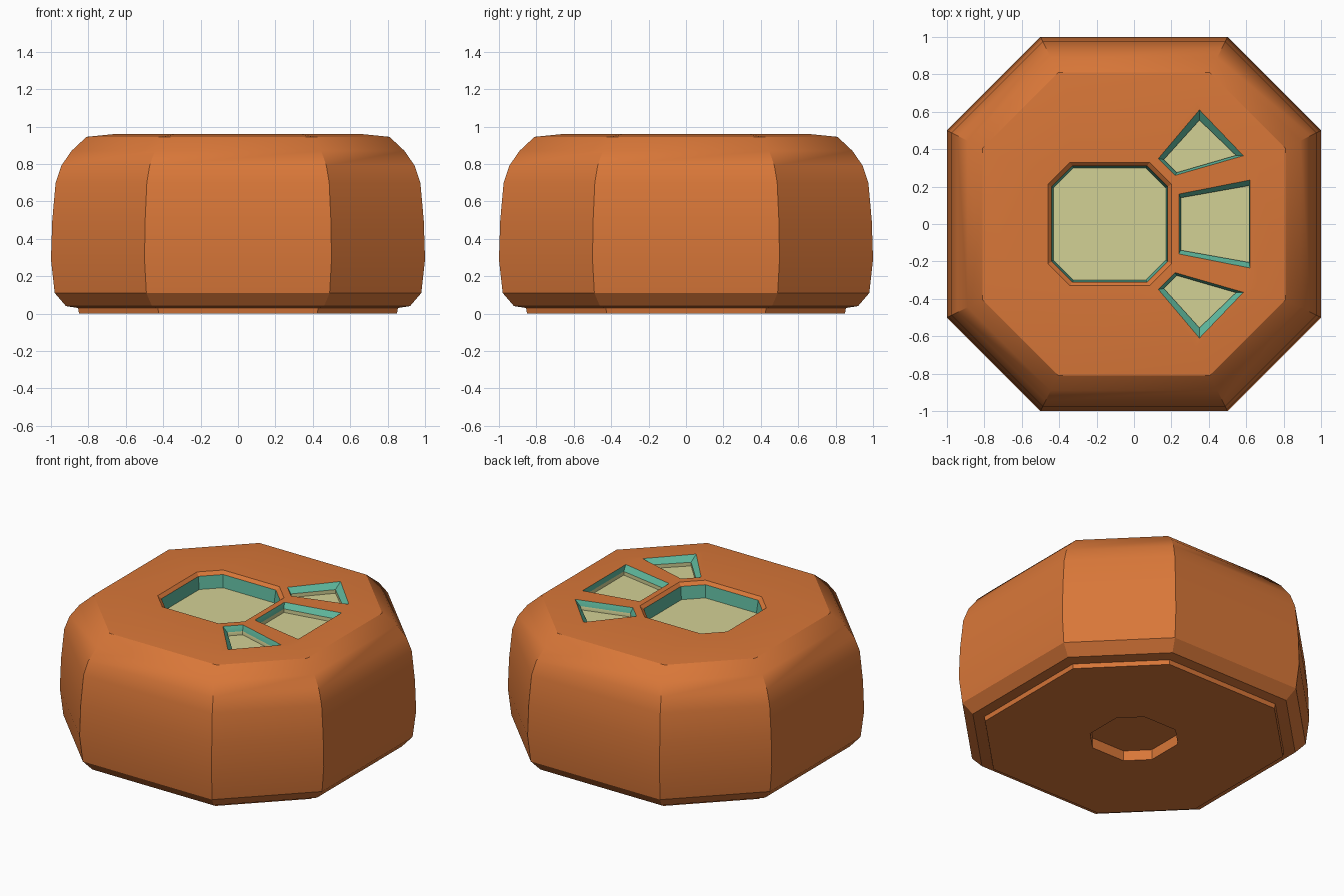
import bpy, bmesh, math

if "Cube" in bpy.data.objects:
    bpy.data.objects.remove(bpy.data.objects["Cube"])


def material(name, rgb):
    m = bpy.data.materials.new(name)
    m.diffuse_color = (*rgb, 1)
    m.use_nodes = True
    m.node_tree.nodes["Principled BSDF"].inputs["Base Color"].default_value = m.diffuse_color
    return m


ORANGE = material("orange_shell", (0.69, 0.184, 0.04))
TEAL = material("teal_wall", (0.115, 0.485, 0.342))
CREAM = material("cream_floor", (0.65, 0.64, 0.30))


def octagon(r, z, cx=0.0, corner=0.5):
    """Counter-clockwise octagon of half width r, with cut corners."""
    c = r * corner
    return [(cx + x, y, z) for x, y in ((c, -r), (r, -c), (r, c), (c, r),
                                        (-c, r), (-r, c), (-r, -c), (-c, -r))]


def flat(points, z):
    return [(x, y, z) for x, y in points]


def loft(bm, loops, mats):
    """Join successive loops with quads; return the vertex loops."""
    rings = [[bm.verts.new(p) for p in loop] for loop in loops]
    n = len(rings[0])
    for a, b, m in zip(rings, rings[1:], mats):
        for i in range(n):
            j = (i + 1) % n
            bm.faces.new((a[i], a[j], b[j], b[i])).material_index = m
    return rings


def loop_edges(bm, ring):
    out = []
    for i, v in enumerate(ring):
        w = ring[(i + 1) % len(ring)]
        out.append(bm.edges.get((v, w)) or bm.edges.new((v, w)))
    return out


def finish(name, bm, mats):
    me = bpy.data.meshes.new(name)
    bm.normal_update()
    bm.to_mesh(me)
    bm.free()
    for m in mats:
        me.materials.append(m)
    ob = bpy.data.objects.new(name, me)
    bpy.context.collection.objects.link(ob)
    bpy.ops.object.select_all(action='DESELECT')
    ob.select_set(True)
    bpy.context.view_layer.objects.active = ob
    bpy.ops.object.shade_smooth_by_angle(angle=math.radians(30))
    return ob


TOP = 0.96
WELL_X, WELL_C = -0.13, 0.645

# Outlines of the small windows: (rim, floor), counter-clockwise
middle = ([(0.24, -0.16), (0.62, -0.235), (0.62, 0.235), (0.24, 0.16)],
          [(0.25, -0.14), (0.615, -0.205), (0.615, 0.205), (0.25, 0.14)])
upper = ([(0.22, 0.26), (0.585, 0.365), (0.35, 0.61), (0.13, 0.35)],
         [(0.228, 0.275), (0.545, 0.367), (0.35, 0.555), (0.16, 0.345)])
lower = tuple([(x, -y) for x, y in reversed(o)] for o in upper)
windows = {"middle_window": middle, "back_window": upper, "front_window": lower}

# Body: underside socket, foot plate and rounded shell as one profile
profile = [(0.25, 0.07), (0.25, 0.0), (0.85, 0.0), (0.855, 0.03), (0.92, 0.04),
           (0.98, 0.11), (1.0, 0.29), (0.993, 0.5), (0.975, 0.70), (0.945, 0.79),
           (0.89, 0.87), (0.81, 0.945), (0.66, TOP)]
bm = bmesh.new()
rings = loft(bm, [octagon(r, z) for r, z in profile], [0] * len(profile))
bm.faces.new(list(reversed(rings[0])))
edges = loop_edges(bm, rings[-1])

# Bevelled rim of the large well, then the window openings
rim = loft(bm, [octagon(0.33, TOP, WELL_X, WELL_C),
                octagon(0.31, 0.94, WELL_X, WELL_C)], [0])
edges += loop_edges(bm, rim[0])
for outline, _ in windows.values():
    edges += loop_edges(bm, [bm.verts.new(p) for p in flat(outline, TOP)])

# Top face filled around the openings
fill = bmesh.ops.triangle_fill(bm, use_beauty=True, use_dissolve=False, edges=edges)
for f in fill["geom"]:
    if isinstance(f, bmesh.types.BMFace):
        f.normal_update()
        if f.normal.z < 0:
            f.normal_flip()
finish("body", bm, [ORANGE])

# Large well: teal wall and cream floor
bm = bmesh.new()
rings = loft(bm, [octagon(0.31, 0.94, WELL_X, WELL_C),
                  octagon(0.30, 0.855, WELL_X, WELL_C)], [0])
bm.faces.new(rings[-1]).material_index = 1
finish("large_well", bm, [TEAL, CREAM])

# Small windows: sloping teal wall, short cream wall and cream floor
for name, (outline, floor) in windows.items():
    bm = bmesh.new()
    rings = loft(bm, [flat(outline, TOP), flat(floor, 0.925), flat(floor, 0.90)], [0, 1])
    bm.faces.new(rings[-1]).material_index = 1
    finish(name, bm, [TEAL, CREAM])
